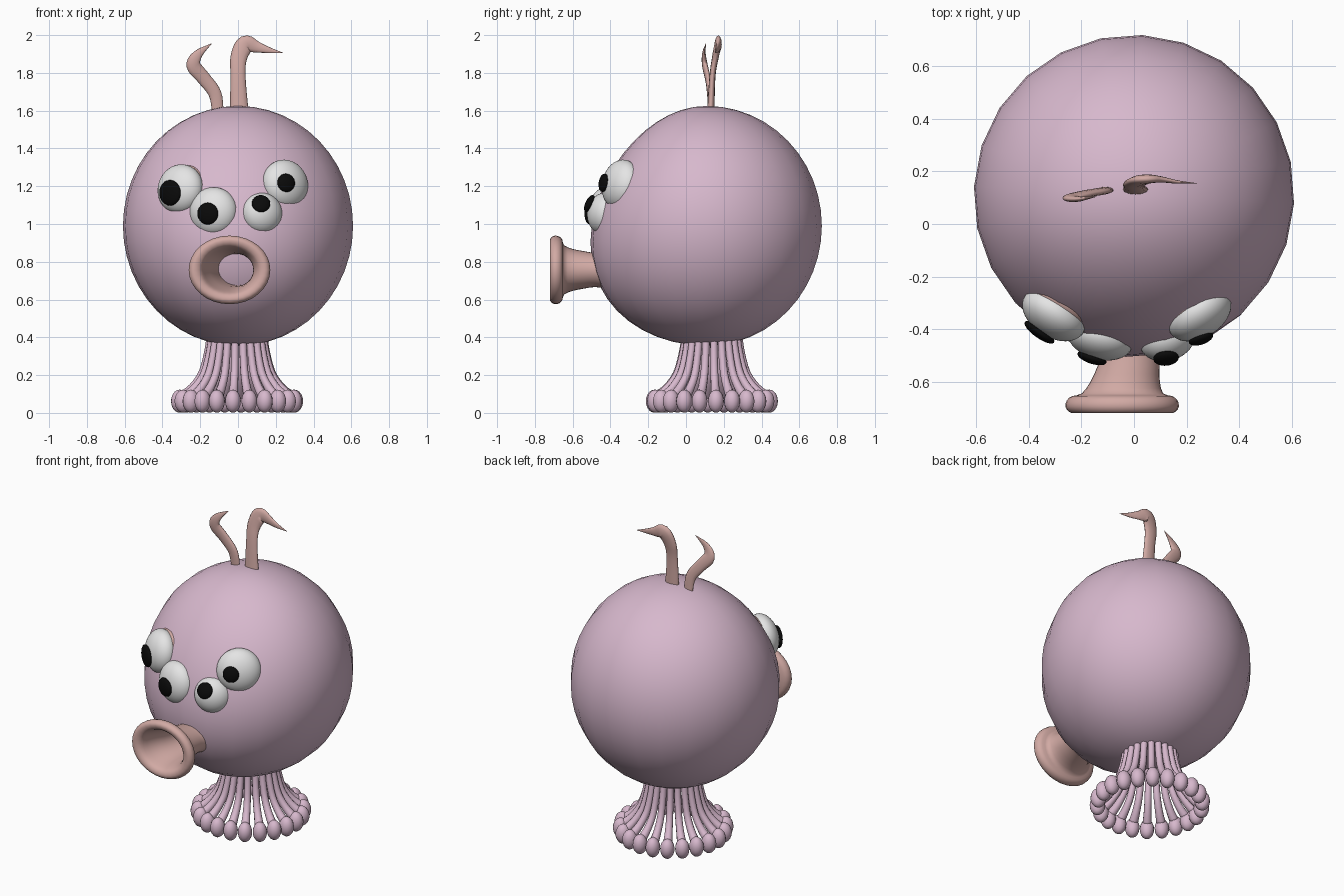
import bpy, bmesh, math
from mathutils import Matrix, Vector

cube = bpy.data.objects.get("Cube")
if cube:
    bpy.data.objects.remove(cube, do_unlink=True)


def material(name, color):
    m = bpy.data.materials.new(name)
    m.use_nodes = True
    m.diffuse_color = (*color, 1)
    m.node_tree.nodes["Principled BSDF"].inputs["Base Color"].default_value = (*color, 1)
    return m


LILAC = material("lilac", (0.68, 0.48, 0.61))
PINK = material("skin pink", (0.64, 0.40, 0.37))
WHITE = material("eye white", (0.78, 0.78, 0.78))
BLACK = material("pupil black", (0.003, 0.003, 0.003))


def finish(bm, name, mat):
    """Turn a bmesh into a smooth shaded object of one colour."""
    bmesh.ops.recalc_face_normals(bm, faces=bm.faces[:])
    for f in bm.faces:
        f.smooth = True
    mesh = bpy.data.meshes.new(name)
    bm.to_mesh(mesh)
    bm.free()
    mesh.materials.append(mat)
    ob = bpy.data.objects.new(name, mesh)
    bpy.context.collection.objects.link(ob)
    return ob


def bridge(bm, rings, cap=True):
    """Skin a list of equal vertex rings."""
    n = len(rings[0])
    for a, b in zip(rings, rings[1:]):
        for i in range(n):
            j = (i + 1) % n
            bm.faces.new((a[i], a[j], b[j], b[i]))
    if cap:
        bm.faces.new(rings[0])
        bm.faces.new(rings[-1])


def smooth_path(keys, steps=5):
    """Catmull-Rom interpolation through tuples of any length."""
    keys = [Vector(k) for k in keys]
    pts = [keys[0] * 2 - keys[1]] + keys + [keys[-1] * 2 - keys[-2]]
    out = []
    for p, a, b, q in zip(pts, pts[1:], pts[2:], pts[3:]):
        for s in range(steps):
            t = s / steps
            out.append(a + (b - p) * (t / 2) + (p * 2 - a * 5 + b * 4 - q) * (t * t / 2)
                       + (a * 3 - p - b * 3 + q) * (t ** 3 / 2))
    return out + [keys[-1]]


def sweep(bm, keys, flat, matrix=Matrix(), sides=12, steps=5):
    """Sweep an ellipse along (x, y, z, half width); the path bends in xz."""
    path = smooth_path([(*k[:3], k[3]) for k in keys], steps)
    rings = []
    for i, p in enumerate(path):
        d = path[min(i + 1, len(path) - 1)] - path[max(i - 1, 0)]
        tangent = Vector((d[0], d[1], d[2]))
        across = tangent.cross(Vector((0, 1, 0))).normalized()
        depth = tangent.cross(across).normalized()
        w = max(p[3], 0.001)
        ring = []
        for k in range(sides):
            a = math.tau * k / sides
            v = Vector(p[:3]) + across * (w * math.cos(a)) + depth * (w * flat * math.sin(a))
            ring.append(bm.verts.new(matrix @ v))
        rings.append(ring)
    bridge(bm, rings)


def ellipsoid(name, mat, matrix, segments=32, rings=20):
    bm = bmesh.new()
    bmesh.ops.create_uvsphere(bm, u_segments=segments, v_segments=rings, radius=1, matrix=matrix)
    return finish(bm, name, mat)


def facing(center, normal, r, depth):
    """Matrix of a flattened sphere whose short axis follows the normal."""
    rot = Vector(normal).to_track_quat('Z', 'Y').to_matrix().to_4x4()
    return Matrix.Translation(center) @ rot @ Matrix.Diagonal((r, r, depth, 1))


# Body: round, with the front leaning out a little below the middle
body_center = Vector((0, 0.11, 0.99))
bm = bmesh.new()
bmesh.ops.create_uvsphere(bm, u_segments=24, v_segments=24, radius=1,
                          matrix=Matrix.Rotation(math.radians(-3), 4, 'Z'))
for v in bm.verts:
    x, y, z = v.co
    v.co = body_center + Vector((x * 0.61, y * 0.61 - 0.09 * z * min(y, 0), z * 0.635))
finish(bm, "body", LILAC)

# Mouth: open trumpet as (y, radius), outer wall, lip, then inner wall
mouth_profile = [(-0.42, 0.12), (-0.48, 0.108), (-0.54, 0.118), (-0.60, 0.132), (-0.645, 0.155),
                 (-0.655, 0.19), (-0.67, 0.21), (-0.695, 0.216), (-0.714, 0.204), (-0.72, 0.185),
                 (-0.712, 0.16), (-0.69, 0.143), (-0.64, 0.125), (-0.56, 0.107), (-0.46, 0.098)]
bm = bmesh.new()
rings = []
for y, r in smooth_path(mouth_profile, 2):
    cx = -0.045 * min(1, max(0, (-0.45 - y) / 0.2))
    rings.append([bm.verts.new((cx + r * math.cos(a), y, 0.757 + 0.84 * r * math.sin(a)))
                  for a in (math.tau * k / 32 for k in range(32))])
bridge(bm, rings, cap=False)
finish(bm, "mouth", PINK)

# Eyes: centre, facing, white radius, lid radius, pupil x, pupil z, pupil radius
eyes = {
    "outer_right": ((-0.305, -0.345, 1.185), (-0.52, -0.82, 0.15), 0.132, 0.138, -0.36, 1.165, 0.068),
    "inner_right": ((-0.13, -0.43, 1.065), (-0.28, -0.95, 0.08), 0.13, 0.134, -0.16, 1.055, 0.058),
    "inner_left": ((0.128, -0.435, 1.055), (0.36, -0.92, 0.08), 0.11, 0.122, 0.122, 1.108, 0.049),
    "outer_left": ((0.25, -0.345, 1.21), (0.52, -0.82, 0.18), 0.132, 0.138, 0.255, 1.218, 0.049),
}
for side, (c, n, r, lid_r, px, pz, pr) in eyes.items():
    c, n = Vector(c), Vector(n).normalized()
    white = facing(c, n, r, 0.085)
    ellipsoid("eyeball_" + side, WHITE, white)
    ellipsoid("eyelid_" + side, PINK, facing(c - n * 0.05, n, lid_r, 0.075))
    # Pupil sits where a line from the front meets the eyeball
    inv = white.inverted()
    o = inv @ Vector((px, -1, pz))
    d = inv.to_3x3() @ Vector((0, 1, 0))
    b, q = o.dot(d), d.dot(d)
    t = (-b - math.sqrt(max(0, b * b - q * (o.dot(o) - 1)))) / q
    spot = o + d * t
    normal = (inv.to_3x3().transposed() @ spot).normalized()
    ellipsoid("pupil_" + side, BLACK, facing(white @ spot, normal, pr, 0.022), 24, 12)

# Two curled flat horns, as x, y, z, half width
horns = {
    "horn_left": [(0.007, 0.13, 1.58, 0.05), (0.0, 0.14, 1.78, 0.04), (0.004, 0.155, 1.88, 0.044),
                  (0.04, 0.17, 1.95, 0.048), (0.10, 0.17, 1.937, 0.03), (0.165, 0.16, 1.92, 0.016),
                  (0.24, 0.155, 1.905, 0.001)],
    "horn_right": [(-0.105, 0.13, 1.58, 0.03), (-0.122, 0.125, 1.69, 0.034), (-0.18, 0.115, 1.77, 0.036),
                   (-0.235, 0.10, 1.84, 0.038), (-0.21, 0.095, 1.90, 0.024), (-0.14, 0.105, 1.955, 0.001)],
}
for name, keys in horns.items():
    bm = bmesh.new()
    sweep(bm, keys, 0.4)
    finish(bm, name, PINK)

# Ring of tentacles, each a flaring stalk with a bulb at its end
COUNT = 22
stalk = [(0.14, 0, 0.42, 0.02), (0.155, 0, 0.32, 0.02), (0.185, 0, 0.21, 0.021),
         (0.235, 0, 0.135, 0.023), (0.29, 0, 0.085, 0.028)]
for i in range(COUNT):
    turn = Matrix.Translation((-0.005, 0.137, 0)) @ Matrix.Rotation(math.tau * (i + 0.25) / COUNT, 4, 'Z')
    bm = bmesh.new()
    sweep(bm, stalk, 1, turn, 10, 3)
    bulb = turn @ Matrix.Translation((0.305, 0, 0.062)) @ Matrix.Diagonal((0.046, 0.042, 0.061, 1))
    bmesh.ops.create_uvsphere(bm, u_segments=14, v_segments=10, radius=1, matrix=bulb)
    finish(bm, f"tentacle_{i + 1}", LILAC)
